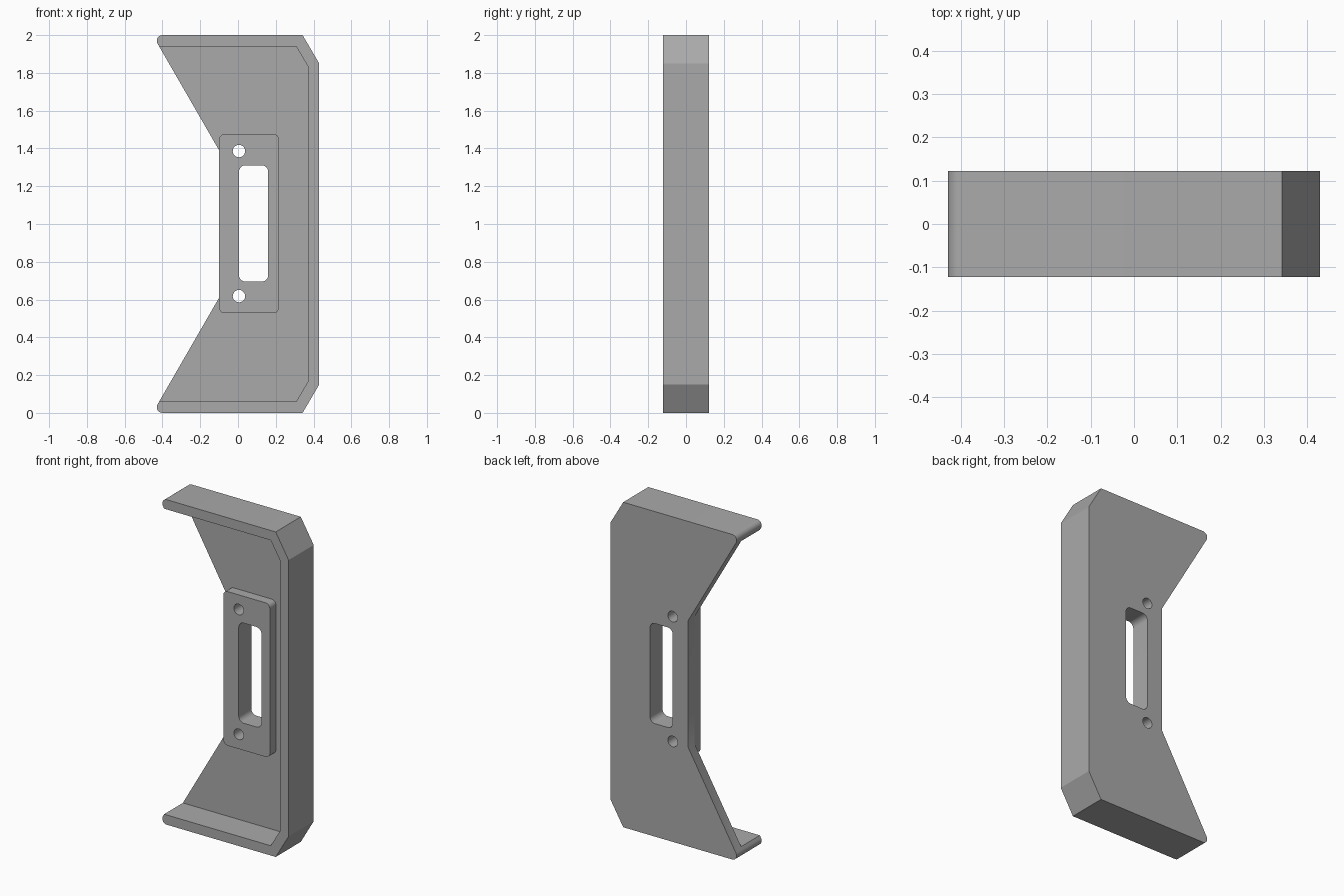
import bpy
import bmesh
from math import radians, sin, cos

if "Cube" in bpy.data.objects:
    bpy.data.objects.remove(bpy.data.objects["Cube"], do_unlink=True)

HALF_DEPTH = 0.122
PLATE_FRONT = 0.06
PAD_FRONT = 0.0

grey = bpy.data.materials.new("plain grey")
grey.use_nodes = True
colour = (0.4, 0.4, 0.4, 1)
grey.diffuse_color = colour
grey.node_tree.nodes["Principled BSDF"].inputs["Base Color"].default_value = colour


def arc(cx, cz, r, start, end, steps=8):
    angles = [radians(start + (end - start) * i / steps) for i in range(steps + 1)]
    return [(cx + r * cos(a), cz + r * sin(a)) for a in angles]


def rounded_rect(x0, x1, z0, z1, r):
    return (arc(x1 - r, z1 - r, r, 0, 90) + arc(x0 + r, z1 - r, r, 90, 180)
            + arc(x0 + r, z0 + r, r, 180, 270) + arc(x1 - r, z0 + r, r, 270, 360))


def mirrored(upper):
    """Close an upper-half outline with its reflection about z = 1."""
    return upper + [(x, 2 - z) for x, z in reversed(upper)]


def extrude(name, loops, y0, y1):
    """Extrude filled x-z loops (inner loops become holes) from y0 to y1."""
    curve = bpy.data.curves.new(name, "CURVE")
    curve.dimensions = "2D"
    curve.fill_mode = "BOTH"
    curve.extrude = (y1 - y0) / 2
    for loop in loops:
        spline = curve.splines.new("POLY")
        spline.points.add(len(loop) - 1)
        for point, (x, z) in zip(spline.points, loop):
            point.co = (x, z, 0, 1)
        spline.use_cyclic_u = True
    obj = bpy.data.objects.new(name, curve)
    bpy.context.collection.objects.link(obj)
    bpy.ops.object.select_all(action="DESELECT")
    obj.select_set(True)
    bpy.context.view_layer.objects.active = obj
    bpy.ops.object.convert(target="MESH")
    obj = bpy.context.object
    # Stand the profile upright and weld caps to walls
    bm = bmesh.new()
    bm.from_mesh(obj.data)
    for v in bm.verts:
        x, z, d = v.co
        v.co = (x, (y0 + y1) / 2 - d, z)
    bmesh.ops.remove_doubles(bm, verts=bm.verts, dist=0.0001)
    bmesh.ops.recalc_face_normals(bm, faces=bm.faces)
    bm.to_mesh(obj.data)
    bm.free()
    obj.data.materials.clear()
    obj.data.materials.append(grey)
    return obj


def shade(obj):
    bpy.ops.object.select_all(action="DESELECT")
    obj.select_set(True)
    bpy.context.view_layer.objects.active = obj
    bpy.ops.object.shade_smooth_by_angle(angle=radians(30))


# Shared openings: connector slot and two screw holes
openings = [rounded_rect(0.005, 0.16, 0.695, 1.311, 0.035)]
for z in (0.618, 1.386):
    openings.append(arc(0.005, z, 0.033, 0, 345, 23))

# Bracket body: notched outline with chamfered corners and rounded tips
outline = mirrored([(0.43, 1.85), (0.342, 2.0)]
                   + arc(-0.40, 1.97, 0.03, 90, 210) + [(-0.1, 1.39)])
body = extrude("bracket_body", [outline] + openings, -HALF_DEPTH, HALF_DEPTH)

# Front pocket leaves the thin back plate and the rim
pocket_outline = mirrored([(0.37, 1.835), (0.308, 1.94), (-0.6, 1.94)])
pocket = extrude("pocket_cutter", [pocket_outline], -0.3, PLATE_FRONT)
pocket.hide_render = True
cut = body.modifiers.new("pocket", "BOOLEAN")
cut.operation = "DIFFERENCE"
cut.solver = "EXACT"
cut.object = pocket
bpy.ops.object.select_all(action="DESELECT")
body.select_set(True)
bpy.context.view_layer.objects.active = body
bpy.ops.object.modifier_apply(modifier=cut.name)
bpy.data.objects.remove(pocket, do_unlink=True)
shade(body)

# Raised mounting pad around the slot
pad = extrude("mounting_pad", [rounded_rect(-0.1, 0.217, 0.528, 1.476, 0.03)] + openings,
              PAD_FRONT, PLATE_FRONT)
shade(pad)
